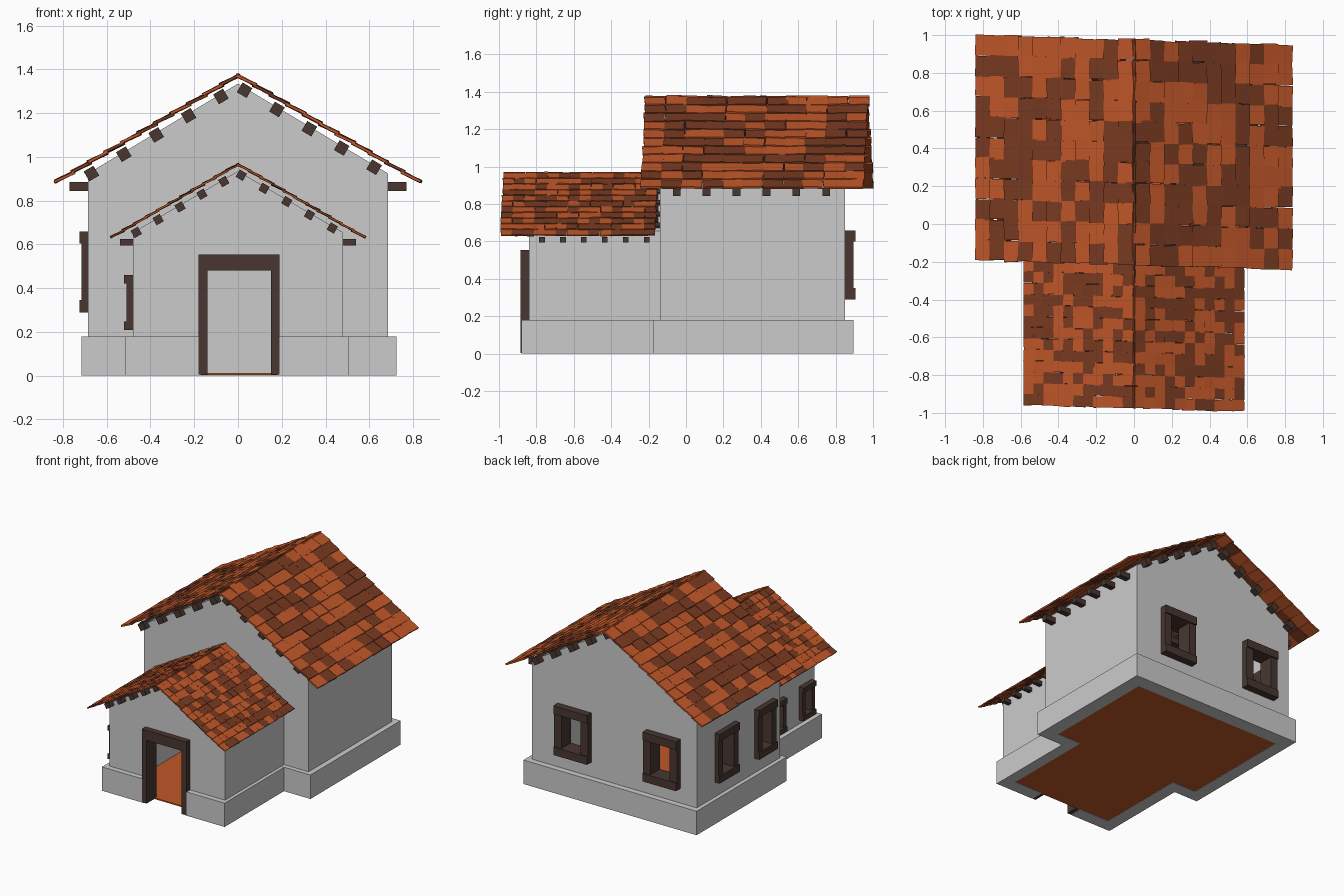
import bpy, bmesh, math, random
from mathutils import Vector, Matrix

if "Cube" in bpy.data.objects:
    bpy.data.objects.remove(bpy.data.objects["Cube"])

random.seed(7)


def material(name, rgb):
    m = bpy.data.materials.new(name)
    m.diffuse_color = (*rgb, 1)
    m.use_nodes = True
    m.node_tree.nodes["Principled BSDF"].inputs["Base Color"].default_value = m.diffuse_color
    return m


TILE = material("tile_orange", (0.53, 0.095, 0.022))
TILE_DARK = material("tile_brown", (0.19, 0.042, 0.015))
WOOD = material("dark_wood", (0.065, 0.037, 0.030))


def finish(name, bm, *mats):
    bmesh.ops.recalc_face_normals(bm, faces=bm.faces)
    me = bpy.data.meshes.new(name)
    bm.to_mesh(me)
    bm.free()
    for m in mats:
        me.materials.append(m)
    ob = bpy.data.objects.new(name, me)
    bpy.context.collection.objects.link(ob)
    return ob


def add_box(bm, x0, x1, y0, y1, z0, z1, rot=0.0):
    c = Vector(((x0 + x1) / 2, (y0 + y1) / 2, (z0 + z1) / 2))
    mat = (Matrix.Translation(c) @ Matrix.Rotation(rot, 4, 'Y')
           @ Matrix.Diagonal((x1 - x0, y1 - y0, z1 - z0, 1)))
    return bmesh.ops.create_cube(bm, size=1, matrix=mat)["verts"]


def boxes(name, dims, *mats):
    bm = bmesh.new()
    for d in dims:
        add_box(bm, *d)
    return finish(name, bm, *mats)


def gable_walls(name, hw, y0, y1, z0, eave, apex):
    bm = bmesh.new()
    prof = [(-hw, z0), (hw, z0), (hw, eave), (0, apex), (-hw, eave)]
    f = bm.faces.new([bm.verts.new((x, y0, z)) for x, z in prof])
    ext = bmesh.ops.extrude_face_region(bm, geom=[f])["geom"]
    bmesh.ops.translate(bm, vec=(0, y1 - y0, 0),
                        verts=[v for v in ext if isinstance(v, bmesh.types.BMVert)])
    return finish(name, bm)


# walls and plinths
shell = [
    gable_walls("hall_walls", 0.685, -0.14, 0.85, 0.17, 0.925, 1.335),
    gable_walls("porch_walls", 0.48, -0.84, -0.13, 0.17, 0.655, 0.935),
    boxes("hall_plinth", [(-0.715, 0.725, -0.175, 0.895, 0, 0.18)]),
    boxes("porch_plinth", [(-0.515, 0.505, -0.88, -0.15, 0, 0.179)]),
]

# floor
boxes("floor", [(-0.63, 0.63, -0.09, 0.80, 0.003, 0.012),
                (-0.43, 0.43, -0.79, -0.09, 0.003, 0.012)], TILE)

# room and door openings
cuts = [
    (-0.62, 0.62, -0.08, 0.79, -0.1, 2),
    (-0.42, 0.42, -0.78, -0.15, -0.1, 2),
    (-0.42, 0.42, -0.30, 0.0, -0.1, 0.60),
    (-0.17, 0.18, -1.0, -0.7, -0.1, 0.53),
]


# windows: (wall, centre along wall, width, z0, z1, wall plane, bar)
windows = [("back", -0.41, 0.28, 0.29, 0.66, 0.85, 0.06),
           ("back", 0.33, 0.28, 0.29, 0.66, 0.85, 0.06),
           ("left", 0.515, 0.24, 0.29, 0.66, -0.685, 0.055),
           ("left", 0.055, 0.22, 0.29, 0.66, -0.685, 0.055),
           ("left", -0.39, 0.15, 0.21, 0.46, -0.48, 0.038),
           ("left", -0.73, 0.15, 0.21, 0.46, -0.48, 0.038)]
for i, (side, c, w, z0, z1, plane, b) in enumerate(windows):
    s = 1 if side == "back" else -1
    h = w / 2

    def slab(a0, a1, depth_in, depth_out, lo, hi):
        d = sorted((plane - s * depth_in, plane + s * depth_out))
        return (a0, a1, *d, lo, hi) if side == "back" else (*d, a0, a1, lo, hi)

    out = 0.045 if side == "back" else 0.03
    boxes(f"window_frame_{i + 1}", [
        slab(c - h, c - h + b, 0.07, out, z0, z1 - 0.01),
        slab(c + h - b, c + h, 0.07, out, z0, z1 - 0.01),
        slab(c - h, c + h, 0.07, out + 0.01, z0, z0 + b),
        slab(c - h, c + h, 0.07, out + 0.01, z1 - b, z1)], WOOD)
    k = b / 2
    cuts.append(slab(c - h + k, c + h - k, 0.15, 0.15, z0 + k, z1 - k))

for i, d in enumerate(cuts):
    cutter = boxes(f"opening_cutter_{i + 1}", [d])
    cutter.hide_render = True
    cutter.hide_viewport = False
    cutter.display_type = 'WIRE'
    for ob in shell:
        mod = ob.modifiers.new("opening", 'BOOLEAN')
        mod.operation = 'DIFFERENCE'
        mod.solver = 'EXACT'
        mod.object = cutter

# door frame
boxes("door_frame", [(-0.18, -0.14, -0.885, -0.77, 0.005, 0.50),
                     (0.15, 0.19, -0.885, -0.77, 0.005, 0.50),
                     (-0.18, 0.19, -0.885, -0.77, 0.48, 0.555)], WOOD)


# roof timbers: purlins along y, joists along x
def timbers(name, size, xs, ridge, slope, y0, y1, joist_ys, hx, jz):
    bm = bmesh.new()
    r = size / 2
    for x in xs:
        z = ridge - slope * abs(x)
        ang = math.copysign(math.atan(slope), x)
        add_box(bm, x - r, x + r, y0, y1, z - r, z + r, ang)
    for y in joist_ys:
        add_box(bm, -hx, hx, y - r * 0.8, y + r * 0.8, jz - r * 0.8, jz + r * 0.8)
    finish(name, bm, WOOD)


timbers("hall_timbers", 0.052,
        [-0.67 + 0.148 * i for i in range(5)] + [0.03 + 0.148 * i for i in range(5)],
        1.323, 0.595, -0.185, 0.90, [-0.05 + 0.16 * i for i in range(6)], 0.77, 0.865)
timbers("porch_timbers", 0.038,
        [-0.465 + 0.1 * i for i in range(5)] + [0.015 + 0.104 * i for i in range(5)],
        0.925, 0.58, -0.89, -0.10, [-0.77 + 0.112 * i for i in range(6)], 0.54, 0.61)


# roof tiles: overlapping courses of slightly uneven flat tiles
def tile_roof(name, ridge, eave_x, eave_z, y0, y1, cols, rows, thick):
    bm = bmesh.new()
    length = math.hypot(eave_x, ridge - eave_z)
    pitch = math.atan2(ridge - eave_z, eave_x)
    dl, dw = length / rows, (y1 - y0) / cols
    for side in (-1, 1):
        for r in range(rows):
            for c in range(cols):
                d = (r + 0.5) * dl
                x = d * math.cos(pitch)
                pos = Vector((side * x,
                              y0 + (c + 0.5) * dw - 0.03 * side * x + random.uniform(-.05, .05) * dw,
                              ridge - d * math.sin(pitch) + random.uniform(0, 0.3) * thick))
                rot = (Matrix.Rotation(side * (pitch - 0.07 + random.uniform(-.04, .04)), 4, 'Y')
                       @ Matrix.Rotation(random.uniform(-.04, .04), 4, 'X')
                       @ Matrix.Rotation(random.uniform(-.06, .06), 4, 'Z'))
                mat = (Matrix.Translation(pos) @ rot
                       @ Matrix.Diagonal((dl * 1.15, dw * 1.02, thick, 1)))
                vs = bmesh.ops.create_cube(bm, size=1, matrix=mat)["verts"]
                shade = int(random.random() < 0.45)
                for f in {f for v in vs for f in v.link_faces}:
                    f.material_index = shade
    finish(name, bm, TILE, TILE_DARK)


tile_roof("hall_roof_tiles", 1.372, 0.83, 0.885, -0.215, 0.975, 11, 11, 0.012)
tile_roof("porch_roof_tiles", 0.966, 0.578, 0.632, -0.975, -0.15, 14, 11, 0.008)
